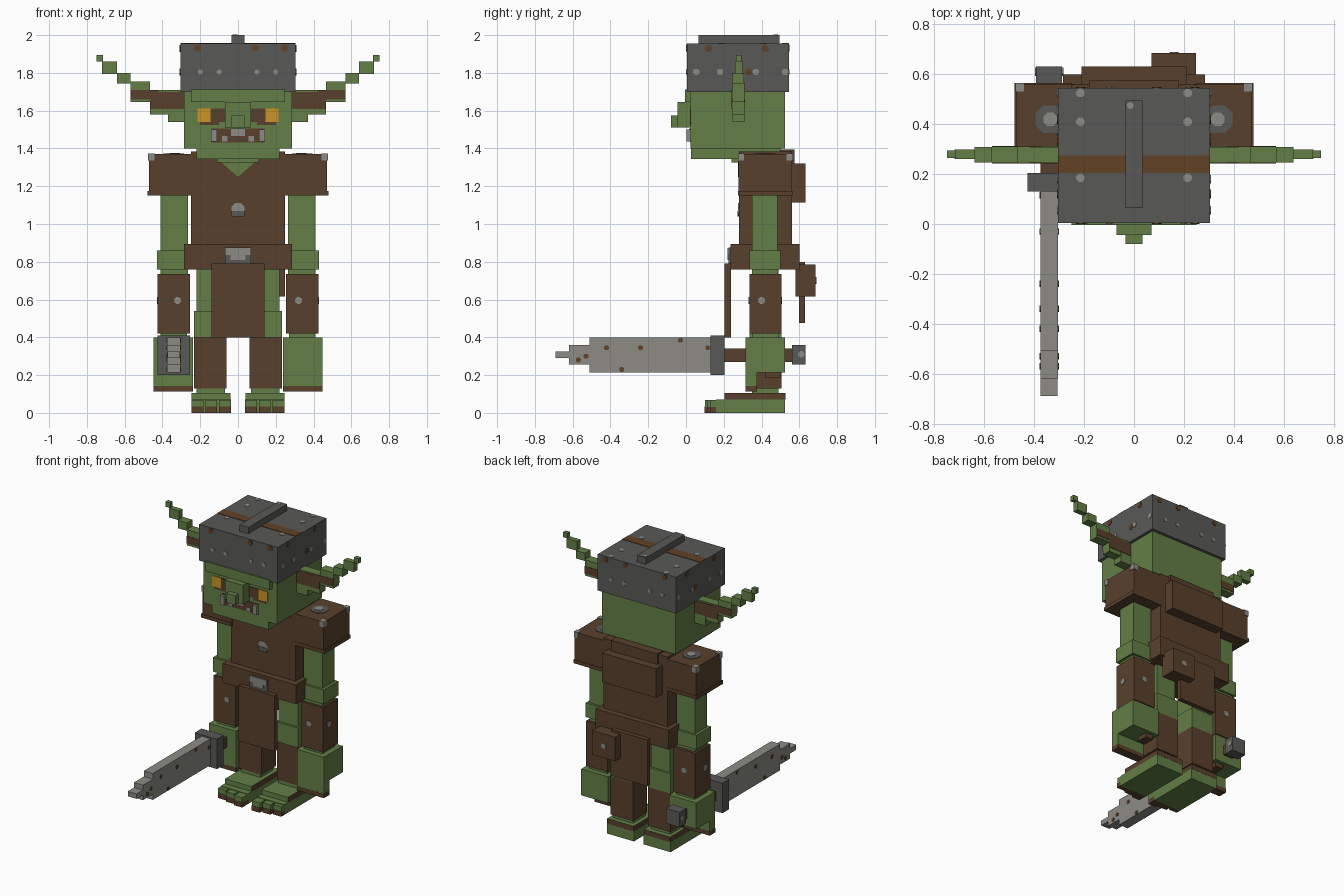
import bpy, bmesh
from mathutils import Matrix, Vector

old = bpy.data.objects.get("Cube")
if old:
    bpy.data.objects.remove(old)


def material(name, rgb):
    lin = [((c / 255 + 0.055) / 1.055) ** 2.4 for c in rgb] + [1.0]
    m = bpy.data.materials.new(name)
    m.diffuse_color = lin
    m.use_nodes = True
    b = m.node_tree.nodes["Principled BSDF"]
    b.inputs["Base Color"].default_value = lin
    b.inputs["Roughness"].default_value = 0.9
    return m


GREEN = material("skin green", (99, 127, 71))
BROWN = material("leather brown", (89, 64, 44))
IRON = material("dark iron", (89, 90, 87))
STEEL = material("light steel", (140, 139, 133))
YELLOW = material("eye yellow", (203, 149, 38))
RUST = material("rust", (98, 65, 38))


def finish(name, bm, *mats):
    bmesh.ops.recalc_face_normals(bm, faces=bm.faces)
    me = bpy.data.meshes.new(name)
    bm.to_mesh(me)
    bm.free()
    for m in mats:
        me.materials.append(m)
    ob = bpy.data.objects.new(name, me)
    bpy.context.collection.objects.link(ob)
    return ob


def add_box(bm, x0, x1, y0, y1, z0, z1):
    mat = Matrix.Translation(((x0 + x1) / 2, (y0 + y1) / 2, (z0 + z1) / 2))
    mat = mat @ Matrix.Diagonal((abs(x1 - x0), y1 - y0, z1 - z0, 1))
    bmesh.ops.create_cube(bm, size=1, matrix=mat)


def part(name, mat, *boxes):
    bm = bmesh.new()
    for b in boxes:
        add_box(bm, *b)
    return finish(name, bm, mat)


def pair(name, mat, *boxes):
    for s, side in ((1, "left_"), (-1, "right_")):
        part(side + name, mat, *[(s * b[0], s * b[1], *b[2:]) for b in boxes])


def studs(name, mat, axis, r, points):
    """Thin octagonal plates lying on a surface facing the axis."""
    bm = bmesh.new()
    rot = Vector(axis).to_track_quat('Z', 'Y').to_matrix().to_4x4()
    turn = Matrix.Rotation(0.3927, 4, 'Z')
    for p in points:
        bmesh.ops.create_cone(bm, cap_ends=True, segments=8, radius1=r, radius2=r,
                              depth=0.008, matrix=Matrix.Translation(p) @ rot @ turn)
    finish(name, bm, mat)


# Head and face
part("head", GREEN, (-.285, .285, .025, .525, 1.40, 1.72))
part("jaw", GREEN, (-.22, .22, .027, .50, 1.345, 1.41))
part("neck", GREEN, (-.11, .11, .24, .45, 1.325, 1.36))
part("brow", GREEN, (-.25, .25, -.005, .03, 1.645, 1.712))
part("nose", GREEN, (-.07, .07, -.045, .03, 1.51, 1.645),
     (-.035, .035, -.08, -.04, 1.51, 1.575))
pair("eye", YELLOW, (.145, .215, .020, .03, 1.54, 1.612))
pair("eye_socket", BROWN, (.07, .145, .021, .03, 1.54, 1.612),
     (.10, .20, .021, .03, 1.525, 1.54))
part("mouth", BROWN, (-.14, .14, .021, .03, 1.432, 1.505))
pair("tusk", STEEL, (.11, .142, .002, .03, 1.437, 1.50))
part("teeth", STEEL, (-.037, .037, .016, .03, 1.465, 1.505),
     (-.085, -.055, .016, .03, 1.437, 1.465), (.055, .085, .016, .03, 1.437, 1.465))

# Stepped ears with brown inner skin on both faces
pair("ear", GREEN, (.28, .37, .245, .31, 1.54, 1.70), (.30, .465, .246, .309, 1.58, 1.71),
     (.465, .57, .245, .31, 1.645, 1.755), (.57, .64, .247, .308, 1.745, 1.80),
     (.64, .72, .26, .298, 1.795, 1.86), (.715, .75, .265, .295, 1.86, 1.895))
for tag, y in (("front", .242), ("back", .308)):
    pair("ear_skin_" + tag, BROWN, (.286, .465, y, y + .005, 1.61, 1.70),
         (.42, .57, y, y + .005, 1.66, 1.71))

# Helmet
part("helmet", IRON, (-.305, .305, .005, .545, 1.70, 1.955))
part("helmet_ridge", IRON, (-.035, .035, .065, .495, 1.95, 2.0))
part("helmet_rust_band", RUST, (-.304, .304, .205, .275, 1.951, 1.958))
for tag, s in (("front", -1), ("back", 1)):
    y = .005 if s < 0 else .545
    studs("helmet_rivets_" + tag, STEEL, (0, s, 0), .014,
          [(x, y, 1.805) for x in (-.2, -.1, .1, .2)])
    studs("helmet_rust_" + tag, RUST, (0, s, 0), .02,
          [(x, y, 1.932) for x in (-.215, .09, .245)])
for tag, s in (("left", 1), ("right", -1)):
    studs("helmet_rivets_" + tag, STEEL, (s, 0, 0), .018,
          [(s * .305, y, 1.805) for y in (.055, .18, .37, .525)])
    studs("helmet_rust_" + tag, RUST, (s, 0, 0), .02,
          [(s * .305, .33, 1.805), (s * .305, .12, 1.93), (s * .305, .42, 1.93)])
studs("helmet_top_rivets", STEEL, (0, 0, 1), .018,
      [(x, y, 1.954) for x in (-.215, .215) for y in (.185, .41, .525)])
studs("ridge_rivet", STEEL, (0, 0, 1), .014, [(-.015, .475, 1.998)])

# Torso, collar and back roll
part("torso", BROWN, (-.25, .25, .28, .56, .88, 1.385))
part("back_panel", BROWN, (-.18, .18, .28, .575, 1.17, 1.395))
part("back_roll", BROWN, (-.21, .21, .555, .632, 1.115, 1.32))
studs("chest_button", STEEL, (0, -1, 0), .038, [(0, .279, 1.075)])
part("chest_button_shade", IRON, (-.034, .034, .272, .279, 1.04, 1.07))
bm = bmesh.new()
tri = [bm.verts.new(v) for v in ((-.11, .274, 1.345), (0, .274, 1.25), (.11, .274, 1.345))]
face = bm.faces.new(tri)
ext = bmesh.ops.extrude_face_region(bm, geom=[face])
bmesh.ops.translate(bm, vec=(0, .008, 0),
                    verts=[v for v in ext["geom"] if isinstance(v, bmesh.types.BMVert)])
finish("neckline", bm, GREEN)

# Shoulder guards with steel corners and a round boss
pair("shoulder", BROWN, (.24, .472, .278, .562, 1.15, 1.37),
     (.25, .48, .275, .565, 1.15, 1.175))
pair("shoulder_corner", STEEL, (.442, .476, .274, .308, 1.335, 1.374),
     (.442, .476, .532, .566, 1.335, 1.374))
for side, s in (("left", 1), ("right", -1)):
    studs(side + "_shoulder_boss", IRON, (0, 0, 1), .06, [(s * .34, .42, 1.37)])
    studs(side + "_shoulder_rivet", STEEL, (0, 0, 1), .03, [(s * .335, .42, 1.373)])

# Belt, loin cloths and pouch
part("belt", BROWN, (-.285, .285, .235, .60, .76, .895))
part("buckle", IRON, (-.07, .07, .226, .24, .79, .875))
part("buckle_plate", STEEL, (-.068, .068, .221, .23, .835, .873),
     (-.04, .04, .221, .23, .81, .836))
part("front_cloth", BROWN, (-.14, .14, .205, .237, .40, .79))
part("back_cloth", BROWN, (-.14, .14, .598, .63, .475, .80))
part("pouch", BROWN, (.07, .248, .58, .686, .615, .785))
studs("pouch_button", STEEL, (0, 1, 0), .02, [(.16, .686, .70)])

# Arms
pair("upper_arm", GREEN, (.265, .41, .35, .485, .73, 1.16),
     (.263, .43, .335, .50, .76, .86), (.27, .41, .35, .49, .39, .43))
pair("forearm_guard", BROWN, (.255, .425, .335, .505, .42, .735))
for side, s in (("left", 1), ("right", -1)):
    studs(side + "_forearm_front_stud", STEEL, (0, -1, 0), .02, [(s * .32, .335, .595)])
    studs(side + "_forearm_back_stud", STEEL, (0, 1, 0), .02, [(s * .34, .505, .595)])
    studs(side + "_forearm_side_stud", STEEL, (s, 0, 0), .02, [(s * .425, .40, .595)])
pair("hand", GREEN, (.237, .447, .315, .525, .215, .40),
     (.237, .447, .315, .375, .14, .216), (.237, .447, .316, .524, .39, .435)[:5] + (.40,))
pair("fingernails", BROWN, (.237, .448, .314, .376, .113, .142))
pair("thumb", BROWN, (.26, .32, .42, .50, .185, .217))

# Legs
pair("leg", GREEN, (.07, .22, .35, .49, .07, .78), (.06, .232, .335, .505, .40, .54))
pair("shin_guard", BROWN, (.06, .232, .345, .505, .13, .40))
pair("foot", GREEN, (.037, .247, .16, .525, 0, .072))
pair("toes", GREEN, (.037, .10, .10, .17, .03, .068), (.11, .173, .115, .17, .03, .068),
     (.183, .247, .13, .17, .03, .068))
pair("toenails", BROWN, (.037, .10, .098, .17, 0, .034), (.11, .173, .113, .17, 0, .034),
     (.183, .247, .128, .17, 0, .034))

# Foot straps: brown sides and back, green top and front
for side, s in (("left", 1), ("right", -1)):
    bm = bmesh.new()
    add_box(bm, s * .04, s * .245, .205, .526, .07, .106)
    bmesh.ops.recalc_face_normals(bm, faces=bm.faces)
    for f in bm.faces:
        f.material_index = 1 if f.normal.z > .5 or f.normal.y < -.5 else 0
    finish(side + "_foot_strap", bm, BROWN, GREEN)

# Sword in the right hand
part("sword_grip", BROWN, (-.375, -.305, .20, .565, .27, .34))
part("sword_pommel", IRON, (-.393, -.288, .56, .632, .255, .36))
part("sword_guard", IRON, (-.427, -.255, .13, .205, .20, .41))
part("sword_blade", STEEL, (-.375, -.305, -.51, .135, .215, .40),
     (-.375, -.305, -.62, -.51, .255, .36), (-.374, -.306, -.69, -.62, .29, .325))
for side, s in (("left", 1), ("right", -1)):
    x = -.34 + s * .035
    studs("blade_rust_" + side, RUST, (s, 0, 0), .014,
          [(x, -.42, .345), (x, -.24, .345), (x, .115, .345), (x, -.57, .28),
           (x, -.53, .30), (x, -.34, .23), (x, -.03, .385)])
    studs("pommel_rivet_" + side, STEEL, (s, 0, 0), .018, [(-.34 + s * .053, .61, .31)])
